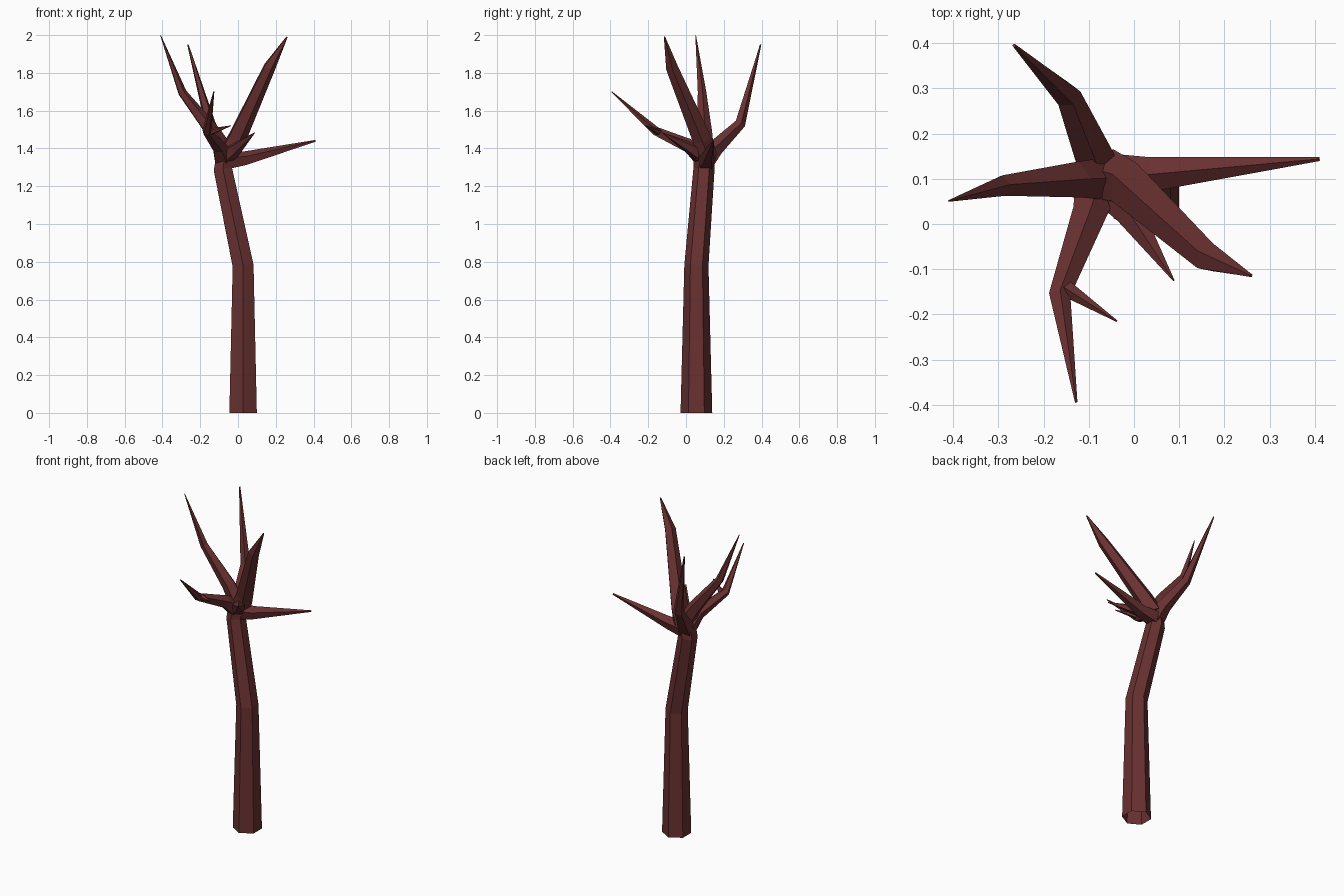
import bpy, bmesh, math
from mathutils import Vector

if "Cube" in bpy.data.objects:
    bpy.data.objects.remove(bpy.data.objects["Cube"])

bark = bpy.data.materials.new("dark red bark")
bark.diffuse_color = (0.14, 0.03, 0.03, 1)
bark.use_nodes = True
bark.node_tree.nodes["Principled BSDF"].inputs["Base Color"].default_value = bark.diffuse_color


def limb(name, stations, sides, phase=0.0, close_start=False, axes=None):
    """Faceted tube through (x, y, z, radius) stations, flat shaded."""
    pts = [Vector(s[:3]) for s in stations]
    bm = bmesh.new()
    rings = []
    last = len(pts) - 1
    for i, p in enumerate(pts):
        if axes:
            d = Vector(axes[i]).normalized()
        else:
            d = Vector()
            if i > 0:
                d += (p - pts[i - 1]).normalized()
            if i < last:
                d += (pts[i + 1] - p).normalized()
            d.normalize()
        # x-axis based frame for upright limbs, z-based for branches
        ref = Vector((1, 0, 0)) if axes else Vector((0, 0, 1))
        u = (ref - d * ref.dot(d)).normalized()
        v = d.cross(u)
        ring = []
        for k in range(sides):
            a = phase + 2 * math.pi * k / sides
            ring.append(bm.verts.new(p + (u * math.cos(a) + v * math.sin(a)) * stations[i][3]))
        rings.append(ring)
    for r0, r1 in zip(rings, rings[1:]):
        for k in range(sides):
            n = (k + 1) % sides
            bm.faces.new((r0[k], r0[n], r1[n], r1[k]))
    bm.faces.new(rings[-1])
    if close_start:
        bm.faces.new(rings[0][::-1])
    me = bpy.data.meshes.new(name)
    bm.to_mesh(me)
    bm.free()
    me.materials.append(bark)
    ob = bpy.data.objects.new(name, me)
    bpy.context.collection.objects.link(ob)
    return ob


# Six-sided trunk, open at the foot, bent at mid height, with crown hub on top
limb("trunk",
     [(0.027, 0.055, 0, 0.084), (0.027, 0.055, 0.78, 0.064),
      (-0.08, 0.095, 1.29, 0.056), (-0.062, 0.098, 1.40, 0.055)],
     6, math.pi / 6,
     axes=[(0, 0, 1), (-0.08, 0.03, 1), (-0.15, 0.05, 1), (0.3, 0, 1)])

# Branches: root, knee, tip
branches = {
    "tall_right_branch": [(-0.055, 0.105, 1.36, 0.062), (-0.01, 0.085, 1.45, 0.053),
                          (0.165, -0.075, 1.83, 0.034), (0.259, -0.114, 1.99, 0.004)],
    "tall_left_branch": [(-0.07, 0.10, 1.38, 0.05), (-0.13, 0.098, 1.48, 0.042),
                         (-0.295, 0.084, 1.695, 0.024), (-0.41, 0.051, 1.999, 0.002)],
    "rear_branch": [(-0.075, 0.10, 1.33, 0.055), (-0.09, 0.155, 1.40, 0.045),
                    (-0.147, 0.285, 1.53, 0.030), (-0.265, 0.395, 1.95, 0.004)],
    "front_branch": [(-0.08, 0.09, 1.35, 0.055), (-0.10, 0.02, 1.41, 0.040),
                     (-0.165, -0.16, 1.49, 0.025), (-0.128, -0.394, 1.70, 0.003)],
    "side_branch": [(-0.06, 0.105, 1.335, 0.055), (0.04, 0.11, 1.345, 0.040),
                    (0.41, 0.144, 1.44, 0.005)],
    "front_right_spike": [(-0.06, 0.085, 1.36, 0.05), (-0.01, 0.025, 1.40, 0.034),
                          (0.088, -0.125, 1.483, 0.002)],
    "front_twig": [(-0.155, -0.14, 1.485, 0.02), (-0.038, -0.215, 1.52, 0.002)],
}
for name, stations in branches.items():
    limb(name, stations, 5, 0.0, close_start=True)
